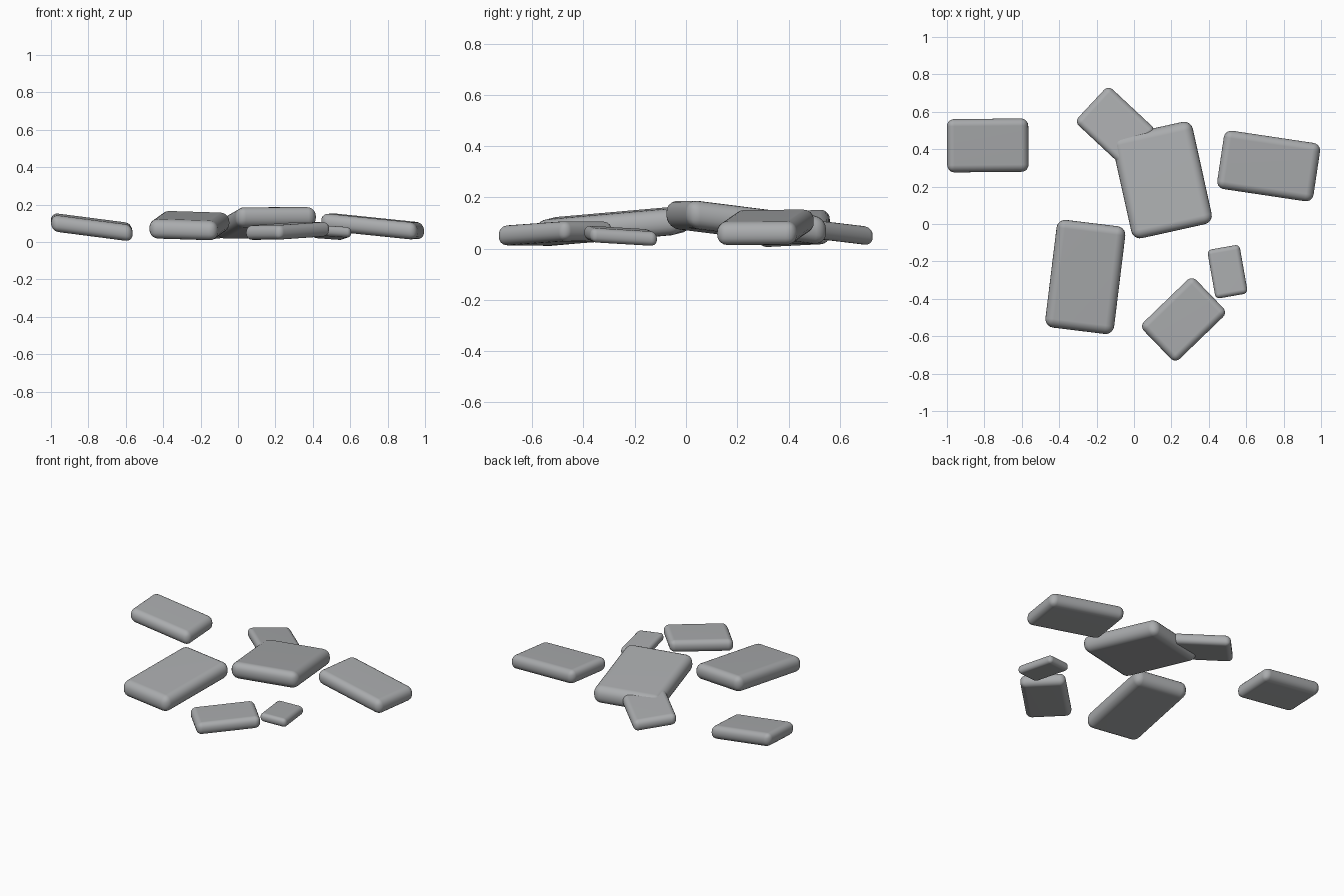
import bpy
import bmesh
from math import radians
from mathutils import Matrix, Vector

cube = bpy.data.objects.get("Cube")
if cube:
    bpy.data.objects.remove(cube, do_unlink=True)

# Stone grey
stone_grey = bpy.data.materials.new("stone grey")
stone_grey.use_nodes = True
colour = (0.40, 0.41, 0.42, 1)
stone_grey.diffuse_color = colour
stone_grey.node_tree.nodes["Principled BSDF"].inputs["Base Color"].default_value = colour


def slab(name, centre, size, yaw, thickness, base, slope):
    """Rounded paving stone, turned by yaw and leaning by slope (rise per unit x, y)."""
    bm = bmesh.new()
    bmesh.ops.create_cube(bm, size=1)
    turn = Matrix.Rotation(radians(yaw), 3, "Z")
    for v in bm.verts:
        p = turn @ Vector((v.co.x * size[0], v.co.y * size[1], 0))
        lean = p.x * slope[0] + p.y * slope[1]
        v.co = (p.x, p.y, base + lean + (v.co.z + 0.5) * thickness)
    # Soft worn edges
    bmesh.ops.bevel(bm, geom=bm.edges[:], offset=thickness * 0.44, segments=5,
                    profile=0.5, affect="EDGES", clamp_overlap=True)
    mesh = bpy.data.meshes.new(name)
    bm.to_mesh(mesh)
    bm.free()
    mesh.materials.append(stone_grey)
    obj = bpy.data.objects.new(name, mesh)
    obj.location = (centre[0], centre[1], 0)
    bpy.context.collection.objects.link(obj)
    for poly in mesh.polygons:
        poly.use_smooth = True
    # Keep the broad faces evenly shaded
    normals = obj.modifiers.new("even shading", "WEIGHTED_NORMAL")
    normals.keep_sharp = True
    return obj


# Scattered stones
slab(name="far_right_stone", centre=(-0.782, 0.42), size=(0.435, 0.285), yaw=0.5,
     thickness=0.088, base=0.035, slope=(-0.13, 0.05))
slab(name="large_right_stone", centre=(-0.26, -0.283), size=(0.37, 0.58), yaw=-7,
     thickness=0.105, base=0.035, slope=(-0.02, 0.09))
slab(name="large_middle_stone", centre=(0.15, 0.235), size=(0.44, 0.56), yaw=12.5,
     thickness=0.11, base=0.047, slope=(0.03, -0.12))
slab(name="back_stone", centre=(-0.1, 0.525), size=(0.35, 0.265), yaw=-43,
     thickness=0.072, base=0.036, slope=(0, -0.12))
slab(name="left_stone", centre=(0.72, 0.31), size=(0.52, 0.315), yaw=-8.5,
     thickness=0.092, base=0.037, slope=(-0.1, 0.02))
slab(name="front_stone", centre=(0.265, -0.51), size=(0.39, 0.275), yaw=44,
     thickness=0.078, base=0.02, slope=(0.04, 0.03))
slab(name="small_stone", centre=(0.5, -0.255), size=(0.175, 0.265), yaw=10,
     thickness=0.056, base=0.022, slope=(-0.06, -0.07))
